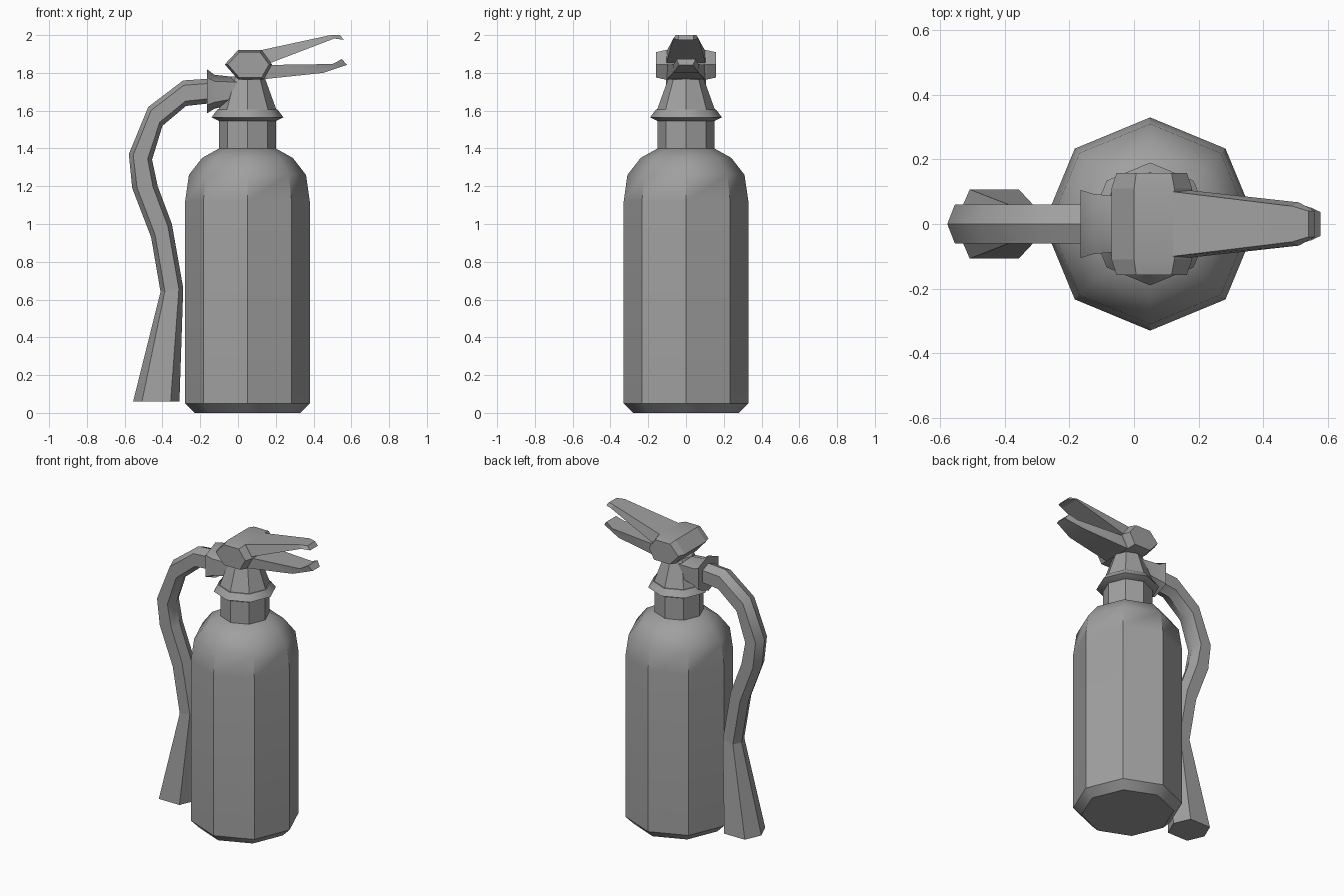
import bpy, bmesh, math

cube = bpy.data.objects.get("Cube")
if cube:
    bpy.data.objects.remove(cube, do_unlink=True)

grey = bpy.data.materials.new("plain grey")
grey.use_nodes = True
COLOUR = (0.35, 0.35, 0.35, 1)
grey.diffuse_color = COLOUR
grey.node_tree.nodes["Principled BSDF"].inputs["Base Color"].default_value = COLOUR

AXIS_X = 0.05  # centre line of the cylinder


def loft(name, rings, angle=40):
    """Skin a list of equal-length point rings and cap both ends."""
    bm = bmesh.new()
    loops = [[bm.verts.new(p) for p in ring] for ring in rings]
    for a, b in zip(loops, loops[1:]):
        for i in range(len(a)):
            j = (i + 1) % len(a)
            bm.faces.new((a[i], a[j], b[j], b[i]))
    bm.faces.new(loops[0])
    bm.faces.new(loops[-1])
    bmesh.ops.recalc_face_normals(bm, faces=bm.faces)
    mesh = bpy.data.meshes.new(name)
    bm.to_mesh(mesh)
    bm.free()
    mesh.materials.append(grey)
    obj = bpy.data.objects.new(name, mesh)
    bpy.context.collection.objects.link(obj)
    bpy.ops.object.select_all(action='DESELECT')
    obj.select_set(True)
    bpy.context.view_layer.objects.active = obj
    bpy.ops.object.shade_smooth_by_angle(angle=math.radians(angle))
    return obj


def octagon(r, z):
    return [(AXIS_X + r * math.cos(k * math.pi / 4), r * math.sin(k * math.pi / 4), z)
            for k in range(8)]


def hexagon(ox, oz, ix, iz, w):
    """Tube section between an outer and an inner point, half width w."""
    cx, cz, hx, hz = (ox + ix) / 2, (oz + iz) / 2, (ox - ix) / 2, (oz - iz) / 2
    return [(cx + t * hx, s * w, cz + t * hz)
            for t, s in ((1, 0), (.62, 1), (-.62, 1), (-1, 0), (-.62, -1), (.62, -1))]


def blade(tx, tz, tw, bx, bz, bw):
    """Lever section: top edge and bottom edge with half widths."""
    return [(tx, tw, tz), (tx, -tw, tz), (bx, -bw, bz), (bx, bw, bz)]


# Pressure cylinder with chamfered base and rounded shoulder
loft("cylinder_body", [octagon(r, z) for r, z in (
    (.28, 0), (.33, .05), (.33, 1.12), (.31, 1.26), (.24, 1.35), (.15, 1.4))])

# Neck, flared ring and tapering valve
loft("neck", [octagon(r, z) for r, z in ((.15, 1.39), (.15, 1.55))])
loft("neck_ring", [octagon(r, z) for r, z in ((.15, 1.545), (.19, 1.565), (.16, 1.605))])
loft("valve_cone", [octagon(r, z) for r, z in ((.155, 1.6), (.09, 1.78))])

# Hexagonal pivot bar with tapered ends
BAR = ((-.07, 1.845), (0, 1.92), (.125, 1.92), (.18, 1.845), (.135, 1.765), (0, 1.765))
loft("pivot_bar", [[(.055 + (x - .055) * s, y, 1.843 + (z - 1.843) * s) for x, z in BAR]
                   for y, s in ((-.158, .87), (-.11, 1), (.11, 1), (.158, .87))], 12)

# Squeeze levers
loft("upper_lever", [blade(.12, 1.92, .1, .165, 1.85, .105),
                     blade(.49, 2, .055, .51, 1.982, .067),
                     blade(.54, 2, .04, .56, 1.975, .04)], 25)
loft("lower_lever", [blade(.17, 1.842, .1, .13, 1.766, .1),
                     blade(.5, 1.847, .065, .45, 1.8, .068),
                     blade(.55, 1.873, .05, .577, 1.842, .037)], 25)

# Flared collar joining hose to valve
loft("hose_collar", [hexagon(-.165, 1.82, -.165, 1.585, .105),
                     hexagon(-.125, 1.79, -.125, 1.61, .093),
                     hexagon(.01, 1.775, .01, 1.645, .08)])

# Curved hose, then the widening horn
PINCH = hexagon(-.41, .64, -.29, .66, .06)
loft("hose", [hexagon(-.14, 1.77, -.14, 1.64, .06),
              hexagon(-.29, 1.76, -.275, 1.625, .06),
              hexagon(-.475, 1.62, -.4, 1.52, .06),
              hexagon(-.578, 1.37, -.455, 1.34, .06),
              hexagon(-.56, 1.19, -.425, 1.2, .06),
              hexagon(-.46, .93, -.35, 1, .06),
              PINCH])
loft("discharge_horn", [PINCH, hexagon(-.555, .06, -.31, .06, .107)])
